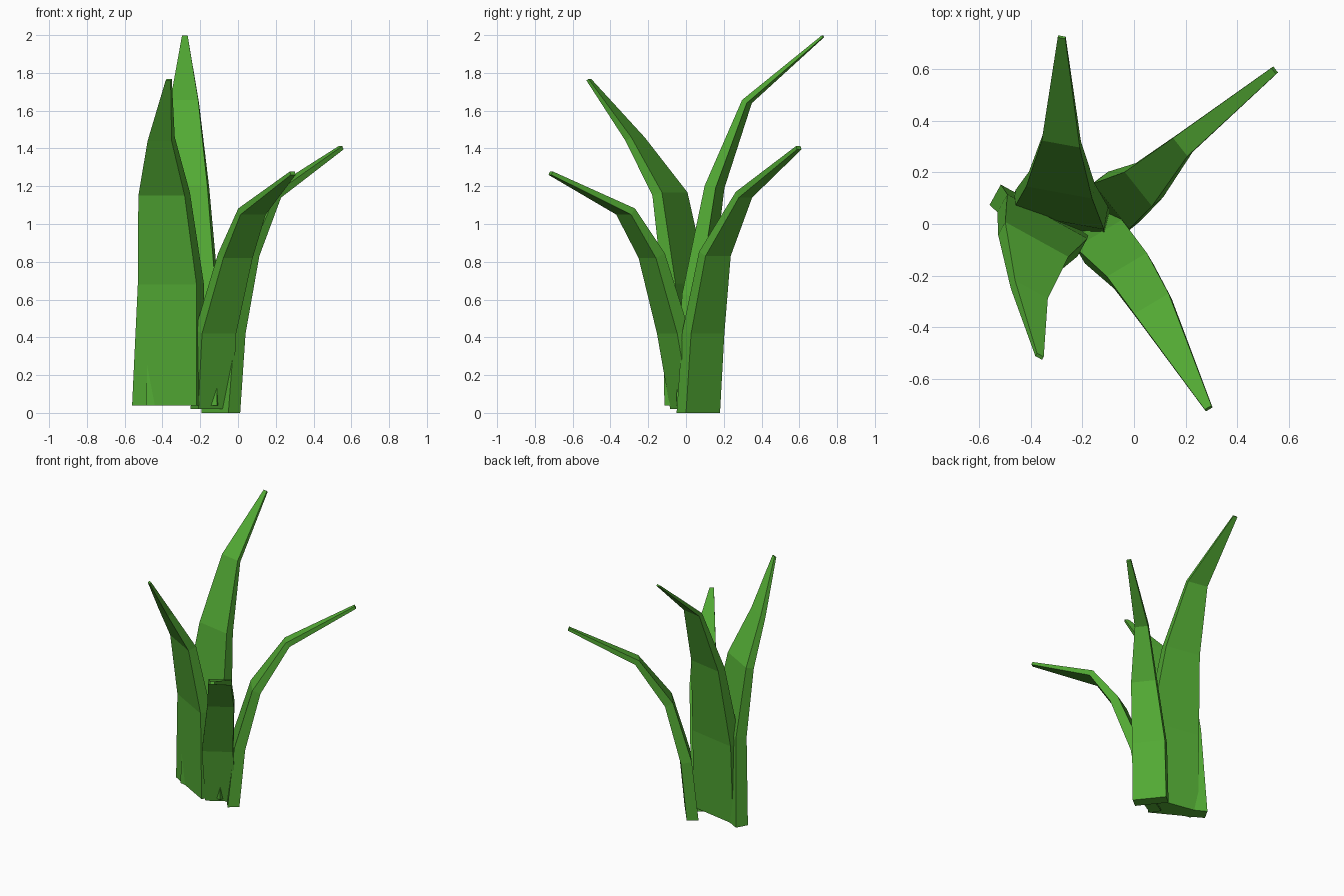
import bpy, bmesh
from mathutils import Vector

if "Cube" in bpy.data.objects:
    bpy.data.objects.remove(bpy.data.objects["Cube"])

green = bpy.data.materials.new("leaf_green")
green.diffuse_color = (0.085, 0.40, 0.034, 1)
green.use_nodes = True
green.node_tree.nodes["Principled BSDF"].inputs["Base Color"].default_value = green.diffuse_color


def leaf(name, out, stations):
    """Bent tapering blade. out: outward direction (x, y);
    stations: outer-face centre x, y, z, then width and thickness."""
    out = Vector((out[0], out[1], 0)).normalized()
    side = Vector((-out.y, out.x, 0))
    pts = [Vector(s[:3]) for s in stations]
    bm = bmesh.new()
    rings = []
    for i, (p, s) in enumerate(zip(pts, stations)):
        # inward direction square to the curve, level at the base
        tan = pts[min(i + 1, len(pts) - 1)] - pts[max(i - 1, 0)]
        run, rise = tan.dot(out), tan.z
        inward = Vector((-out.x * rise, -out.y * rise, run)).normalized()
        if i == 0:
            inward = -out
        half, thick = side * s[3] / 2, inward * s[4]
        corners = (p - half, p + half, p + half + thick, p - half + thick)
        rings.append([bm.verts.new(c) for c in corners])
    for a, b in zip(rings, rings[1:]):
        for k in range(4):
            n = (k + 1) % 4
            bm.faces.new((a[k], a[n], b[n], b[k]))
    bm.faces.new(rings[0][::-1])
    bm.faces.new(rings[-1])
    bmesh.ops.recalc_face_normals(bm, faces=bm.faces)
    mesh = bpy.data.meshes.new(name)
    bm.to_mesh(mesh)
    bm.free()
    mesh.materials.append(green)
    bpy.context.collection.objects.link(bpy.data.objects.new(name, mesh))


# Tallest blade, bending to the back
leaf("back_leaf", (0.18, 0.98), [
    (-0.28, 0.08, 0.04, 0.38, 0.10), (-0.28, 0.10, 0.62, 0.365, 0.09),
    (-0.28, 0.18, 1.19, 0.26, 0.06), (-0.28, 0.335, 1.64, 0.15, 0.03),
    (-0.28, 0.73, 1.99, 0.03, 0.012)])

# Wide blade at the left, bending to the front
leaf("left_leaf", (-0.48, -0.87), [
    (-0.39, -0.02, 0.04, 0.39, 0.09), (-0.375, -0.04, 0.68, 0.355, 0.08),
    (-0.405, -0.11, 1.15, 0.28, 0.06), (-0.415, -0.285, 1.44, 0.145, 0.04),
    (-0.37, -0.52, 1.76, 0.03, 0.015)])

# Blade bending to the back right
leaf("right_leaf", (0.78, 0.62), [
    (-0.06, 0.09, 0.0, 0.23, 0.08), (-0.03, 0.115, 0.42, 0.225, 0.075),
    (0.06, 0.17, 0.83, 0.17, 0.06), (0.20, 0.315, 1.14, 0.09, 0.04),
    (0.55, 0.60, 1.395, 0.03, 0.02)])

# Shortest blade, bending to the front right
leaf("front_leaf", (0.51, -0.86), [
    (-0.12, -0.03, 0.02, 0.21, 0.08), (-0.10, -0.10, 0.42, 0.21, 0.075),
    (0.0, -0.205, 0.82, 0.18, 0.06), (0.08, -0.33, 1.05, 0.155, 0.04),
    (0.292, -0.72, 1.26, 0.03, 0.02)])
